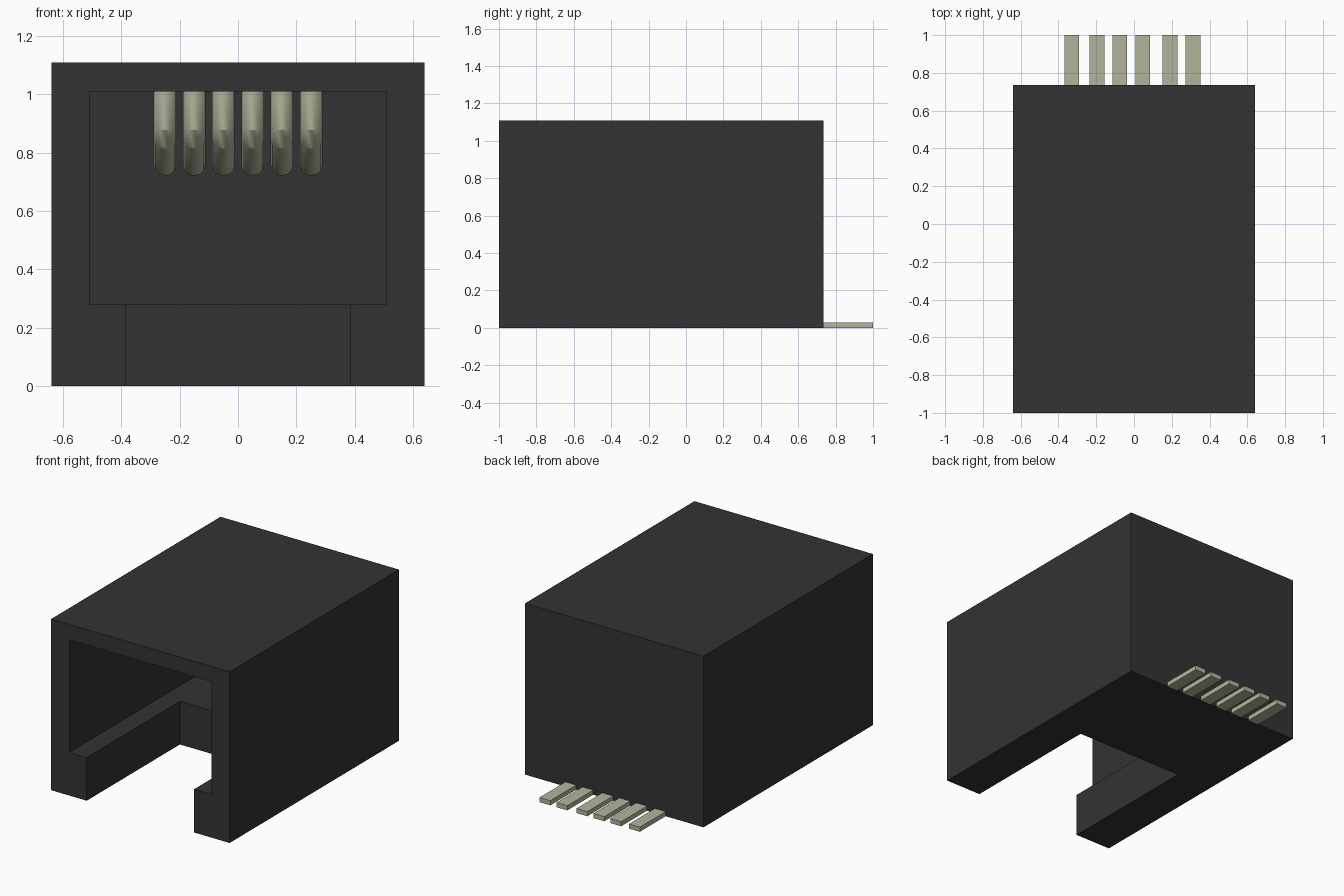
import bpy
import math

if "Cube" in bpy.data.objects:
    bpy.data.objects.remove(bpy.data.objects["Cube"], do_unlink=True)


def material(name, rgb):
    m = bpy.data.materials.new(name)
    m.use_nodes = True
    m.diffuse_color = (*rgb, 1)
    for n in m.node_tree.nodes:
        if n.type == 'BSDF_PRINCIPLED':
            n.inputs["Base Color"].default_value = (*rgb, 1)
    return m


black = material("black plastic", (0.033, 0.033, 0.033))
metal = material("pale metal", (0.45, 0.46, 0.33))


def box(name, lo, hi, mat):
    """Axis-aligned box between two corners."""
    bpy.ops.mesh.primitive_cube_add(size=1)
    ob = bpy.context.object
    ob.name = name
    for v in ob.data.vertices:
        v.co = [lo[i] + (v.co[i] + 0.5) * (hi[i] - lo[i]) for i in range(3)]
    ob.data.materials.append(mat)
    return ob


# Housing, with the plug cavity and the latch slot cut from the front
housing = box("housing", (-0.64, -1, 0), (0.64, 0.735, 1.11), black)
cuts = [
    box("cavity_cutter", (-0.51, -1.2, 0.28), (0.51, 0.6, 1.01), black),
    box("slot_cutter", (-0.385, -1.2, -0.2), (0.385, -0.045, 0.5), black),
]
for cutter in cuts:
    mod = housing.modifiers.new("cut", 'BOOLEAN')
    mod.operation = 'DIFFERENCE'
    mod.solver = 'EXACT'
    mod.object = cutter
    bpy.context.view_layer.objects.active = housing
    bpy.ops.object.modifier_apply(modifier=mod.name)
    bpy.data.objects.remove(cutter, do_unlink=True)

# Solder tabs at the bottom of the back
for i, x in enumerate((-0.33, -0.196, -0.075, 0.047, 0.19, 0.312)):
    box(f"solder_tab_{i + 1}", (x - 0.039, 0.735, 0), (x + 0.039, 1.0, 0.03), metal)

# Spring contacts: round wires dropping from the ceiling and bending backward
path = [(0.0, 1.01), (0.0, 0.89), (0.035, 0.845), (0.27, 0.757)]
for i in range(6):
    x = -0.251 + 0.1004 * i
    curve = bpy.data.curves.new("spring_contact", 'CURVE')
    curve.dimensions = '3D'
    curve.bevel_depth = 0.0385
    curve.bevel_resolution = 4
    curve.use_fill_caps = True
    line = curve.splines.new('POLY')
    line.points.add(len(path) - 1)
    for p, (y, z) in zip(line.points, path):
        p.co = (x, y, z, 1)
    curve.materials.append(metal)
    wire = bpy.data.objects.new(f"spring_contact_{i + 1}", curve)
    bpy.context.collection.objects.link(wire)
    bpy.ops.object.select_all(action='DESELECT')
    wire.select_set(True)
    bpy.context.view_layer.objects.active = wire
    bpy.ops.object.convert(target='MESH')
    bpy.ops.object.shade_smooth_by_angle(angle=math.radians(30))
